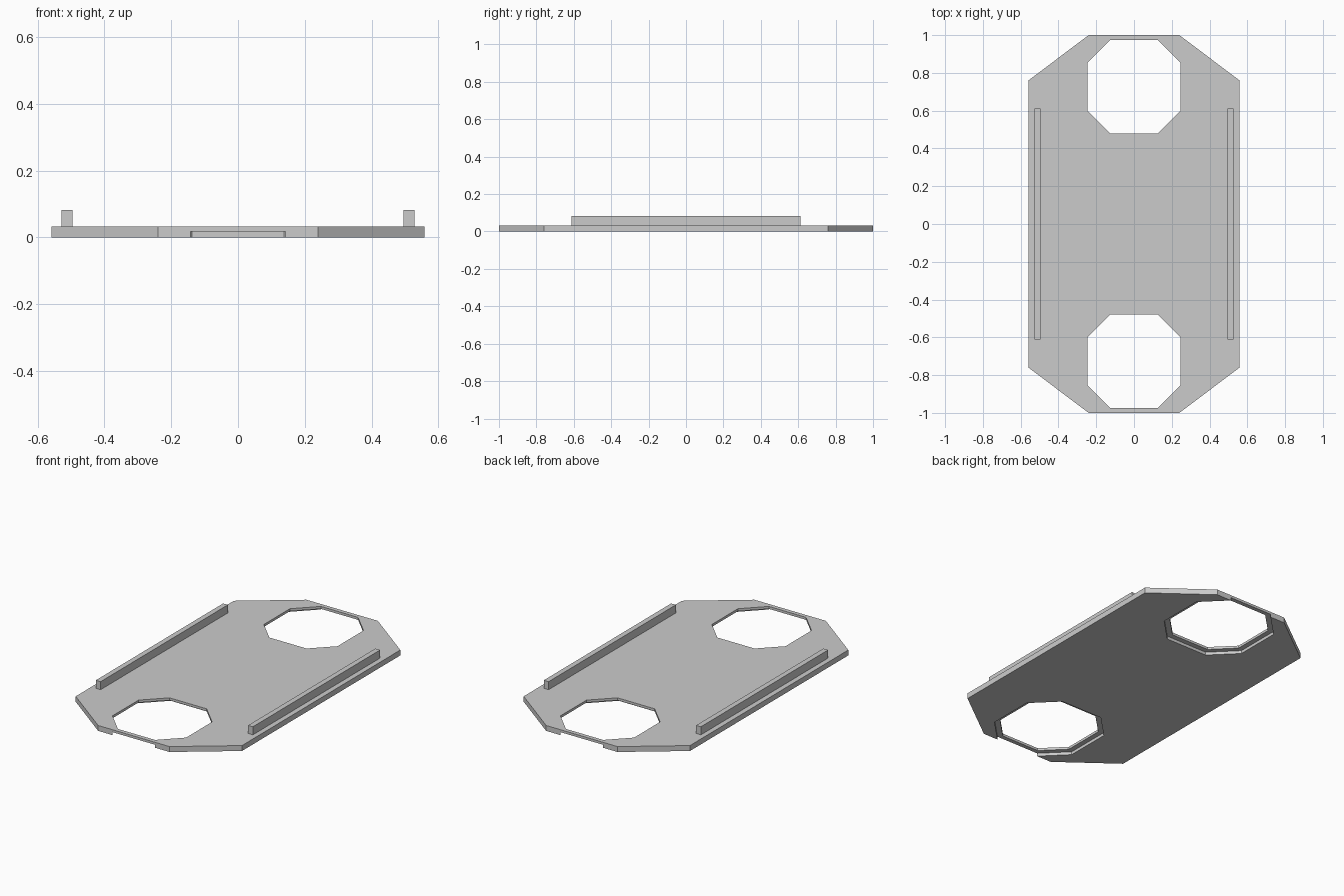
import bpy
import bmesh

if "Cube" in bpy.data.objects:
    bpy.data.objects.remove(bpy.data.objects["Cube"], do_unlink=True)

PLATE_TOP = 0.033
RECESS_TOP = 0.018
RAIL_TOP = 0.082
HOLE_Y = 0.727

grey = bpy.data.materials.new("plain grey")
grey.use_nodes = True
colour = (0.6, 0.6, 0.6, 1)
grey.diffuse_color = colour
grey.node_tree.nodes["Principled BSDF"].inputs["Base Color"].default_value = colour


def octagon(half_x, half_y, flat_x, flat_y):
    """Chamfered rectangle outline, counter-clockwise."""
    corner = [(half_x, flat_y), (flat_x, half_y)]
    left = [(-x, y) for x, y in reversed(corner)]
    return corner + left + [(-x, -y) for x, y in corner + left]


def prism(name, outline, z0, z1, centre_y=0):
    """Extrude a flat outline from z0 to z1."""
    bm = bmesh.new()
    base = bm.faces.new([bm.verts.new((x, y + centre_y, z0)) for x, y in outline])
    extruded = bmesh.ops.extrude_face_region(bm, geom=[base])["geom"]
    moved = [v for v in extruded if isinstance(v, bmesh.types.BMVert)]
    bmesh.ops.translate(bm, verts=moved, vec=(0, 0, z1 - z0))
    bmesh.ops.recalc_face_normals(bm, faces=bm.faces)
    mesh = bpy.data.meshes.new(name)
    bm.to_mesh(mesh)
    bm.free()
    mesh.materials.append(grey)
    obj = bpy.data.objects.new(name, mesh)
    bpy.context.collection.objects.link(obj)
    return obj


def cut(target, cutter):
    """Subtract the cutter and hide it."""
    mod = target.modifiers.new(cutter.name, "BOOLEAN")
    mod.operation = "DIFFERENCE"
    mod.solver = "EXACT"
    mod.object = cutter
    cutter.hide_render = True
    cutter.hide_viewport = True


# Base plate with chamfered corners
plate = prism("base_plate", octagon(0.559, 1, 0.24, 0.76), 0, PLATE_TOP)

# Octagonal through holes, each with a wider recess underneath that breaks the end edge
hole = octagon(0.2475, 0.2475, 0.125, 0.125)
recess = octagon(0.2775, 0.2775, 0.1375, 0.1375)
for end, side in (("front", -1), ("back", 1)):
    cut(plate, prism(end + "_hole_cutter", hole, -0.1, 0.1, side * HOLE_Y))
    cut(plate, prism(end + "_recess_cutter", recess, -0.1, RECESS_TOP, side * HOLE_Y))

# Long side rails on top
for name, side in (("right_rail", -1), ("left_rail", 1)):
    inner, outer = side * 0.496, side * 0.528
    prism(name, [(inner, -0.611), (outer, -0.611), (outer, 0.611), (inner, 0.611)],
          PLATE_TOP, RAIL_TOP)
